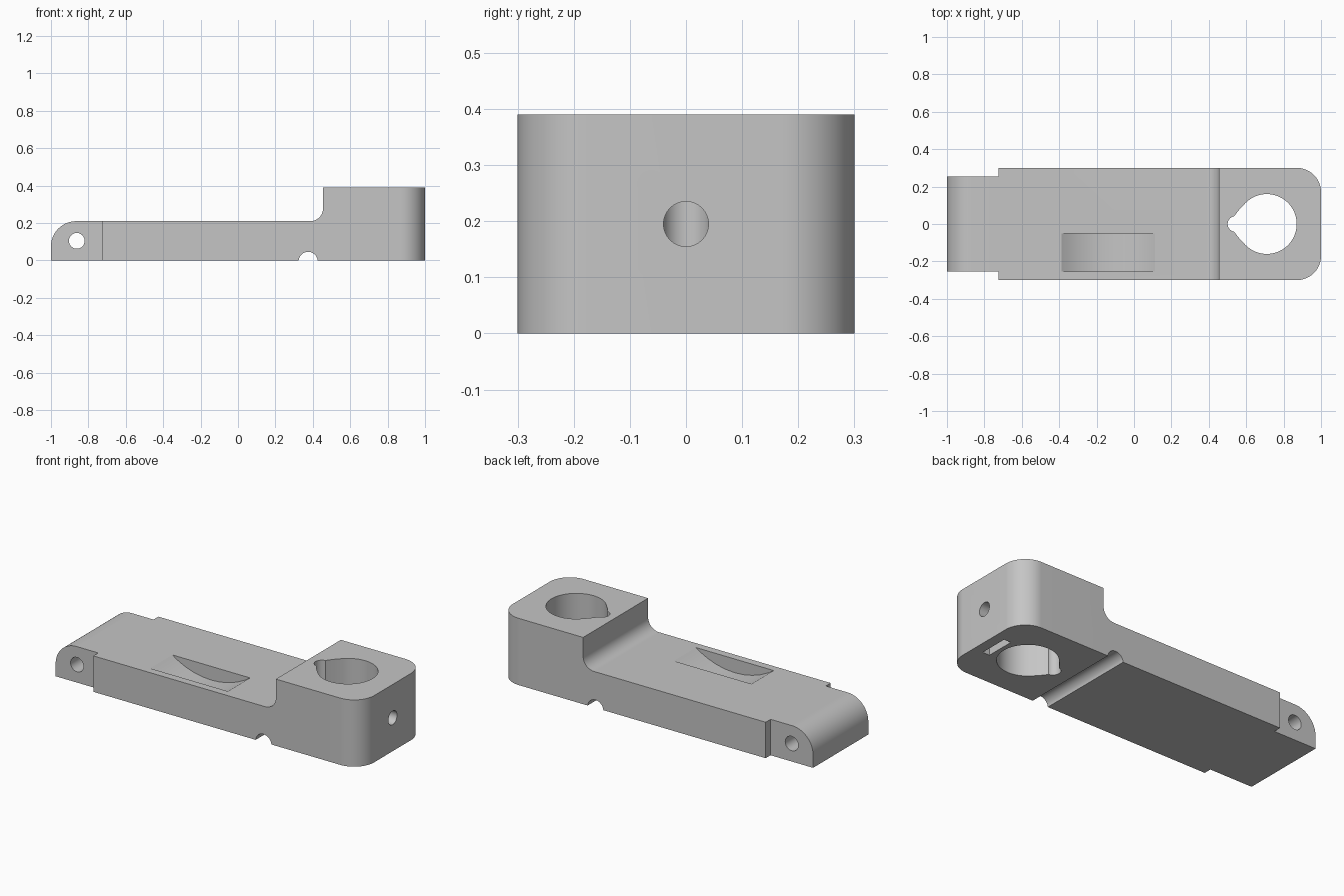
import bpy, bmesh, math
from mathutils import Vector

cube = bpy.data.objects.get("Cube")
if cube:
    bpy.data.objects.remove(cube, do_unlink=True)

grey = bpy.data.materials.new("plain grey")
grey.use_nodes = True
grey.diffuse_color = (0.56, 0.56, 0.56, 1)
grey.node_tree.nodes["Principled BSDF"].inputs["Base Color"].default_value = (0.56, 0.56, 0.56, 1)


def arc(cx, cy, r, start, end, steps=24):
    """Points on an arc, angles in degrees."""
    angles = [math.radians(start + (end - start) * i / steps) for i in range(steps + 1)]
    return [(cx + r * math.cos(a), cy + r * math.sin(a)) for a in angles]


def circle(cx, cy, r):
    return arc(cx, cy, r, 0, 360, 48)[:-1]


def prism(name, outline, axis, low, high):
    """Extrude a closed 2D outline along the x, y or z axis."""
    place = {"x": lambda p: (low, p[0], p[1]),
             "y": lambda p: (p[0], low, p[1]),
             "z": lambda p: (p[0], p[1], low)}[axis]
    move = Vector([(high - low) if axis == a else 0 for a in "xyz"])
    bm = bmesh.new()
    base = bm.faces.new([bm.verts.new(place(p)) for p in outline])
    extruded = bmesh.ops.extrude_face_region(bm, geom=[base])["geom"]
    bmesh.ops.translate(bm, vec=move, verts=[g for g in extruded if isinstance(g, bmesh.types.BMVert)])
    bmesh.ops.recalc_face_normals(bm, faces=bm.faces)
    mesh = bpy.data.meshes.new(name)
    bm.to_mesh(mesh)
    bm.free()
    mesh.materials.append(grey)
    obj = bpy.data.objects.new(name, mesh)
    bpy.context.collection.objects.link(obj)
    return obj


def combine(body, tool, operation="DIFFERENCE"):
    """Apply a boolean and discard its tool."""
    mod = body.modifiers.new(tool.name, "BOOLEAN")
    mod.object, mod.operation, mod.solver = tool, operation, "EXACT"
    bpy.context.view_layer.objects.active = body
    bpy.ops.object.modifier_apply(modifier=mod.name)
    bpy.data.objects.remove(tool, do_unlink=True)


# Side profile: rounded nose, flat arm, fillet, raised clamp block
side = ([(-1, 0), (1.2, 0), (1.2, 0.39), (0.455, 0.39)]
        + arc(0.385, 0.28, 0.07, 0, -90)
        + arc(-0.865, 0.075, 0.135, 90, 180))
body = prism("lever_arm", side, "y", -0.5, 0.5)

# Plan outline: stepped nose and rounded block corners
half = [(-1.2, 0.255), (-0.725, 0.255), (-0.725, 0.3)] + arc(0.87, 0.17, 0.13, 90, 0)
plan = half + [(x, -y) for x, y in reversed(half)]
combine(body, prism("plan_outline", plan, "z", -0.2, 0.6), "INTERSECT")

# Teardrop opening through the block
upper = arc(0.71, 0, 0.16, 0, 135, 36) + [(0.562, 0.076)] + arc(0.543, 0, 0.042, 100, 180, 12)
keyhole = upper + [(x, -y) for x, y in reversed(upper[1:-1])]
combine(body, prism("teardrop_opening", keyhole, "z", -0.2, 0.6))

# Scooped pocket in the top of the arm
depth, half_width = 0.08, 0.2525
r = (half_width ** 2 + depth ** 2) / (2 * depth)
scoop = circle(-0.1375, 0.21 - depth + r, r)
combine(body, prism("scoop_pocket", scoop, "y", -0.255, -0.05))

# Pivot hole, underside groove, screw hole and nut slot
combine(body, prism("pivot_hole", circle(-0.862, 0.105, 0.042), "y", -0.5, 0.5))
combine(body, prism("underside_groove", circle(0.375, -0.005, 0.051), "y", -0.5, 0.5))
combine(body, prism("screw_hole", circle(0, 0.195, 0.04), "x", 0.72, 1.2))
slot = [(0.895, -0.085), (0.94, -0.085), (0.94, 0.085), (0.895, 0.085)]
combine(body, prism("nut_slot", slot, "z", -0.2, 0.28))

# Smooth curves with sharp edges
bpy.ops.object.select_all(action="DESELECT")
body.select_set(True)
bpy.context.view_layer.objects.active = body
bpy.ops.object.shade_smooth_by_angle(angle=math.radians(30))
